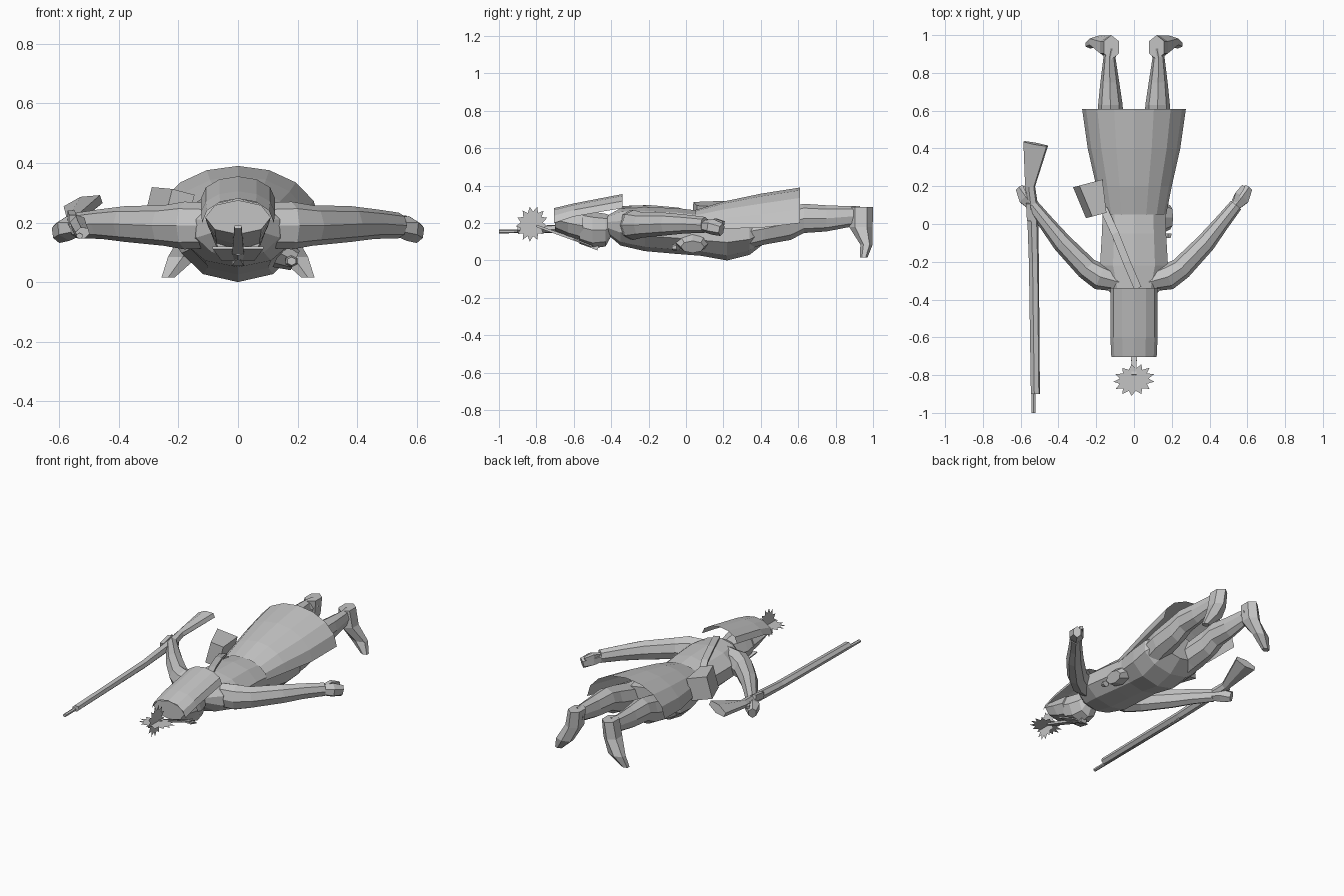
import bpy, bmesh, math
from mathutils import Vector, Matrix

cube = bpy.data.objects.get("Cube")
if cube:
    bpy.data.objects.remove(cube)

grey = bpy.data.materials.new("plain grey")
grey.use_nodes = True
GREY = (0.55, 0.55, 0.55, 1)
grey.diffuse_color = GREY
grey.node_tree.nodes["Principled BSDF"].inputs["Base Color"].default_value = GREY

Y = Vector((0, 1, 0))
Z = Vector((0, 0, 1))


def finish(name, bm):
    bmesh.ops.recalc_face_normals(bm, faces=bm.faces)
    mesh = bpy.data.meshes.new(name)
    bm.to_mesh(mesh)
    bm.free()
    mesh.materials.append(grey)
    obj = bpy.data.objects.new(name, mesh)
    bpy.context.collection.objects.link(obj)
    return obj


def loft(name, sections, n=8, axis=None, up=Z, side=1, roll=0, arch=False, caps=True):
    """Skin rings given as (x, y, z, half width, half height)."""
    bm = bmesh.new()
    centres = [Vector((s[0] * side, s[1], s[2])) for s in sections]
    if arch:
        angles = [math.pi * i / (n - 1) for i in range(n)]
    else:
        shift = math.pi / 4 if n == 4 else math.pi / 2
        angles = [math.tau * i / n + shift for i in range(n)]
    wide = max(abs(math.cos(a)) for a in angles)
    tall = max(abs(math.sin(a)) for a in angles)
    rings = []
    for i, (c, s) in enumerate(zip(centres, sections)):
        along = axis or centres[min(i + 1, len(centres) - 1)] - centres[max(i - 1, 0)]
        across = along.cross(up).normalized()
        lift = across.cross(along).normalized()
        turn = Matrix.Rotation(roll, 3, along)
        rings.append([bm.verts.new(c + turn @ (
            across * s[3] * math.cos(a) / wide + lift * s[4] * math.sin(a) / tall)) for a in angles])
    for a, b in zip(rings, rings[1:]):
        for i in range(n - 1 if arch else n):
            j = (i + 1) % n
            bm.faces.new((a[i], a[j], b[j], b[i]))
    if caps:
        bm.faces.new(rings[0])
        if not arch:
            bm.faces.new(rings[-1])
    return finish(name, bm)


def body_rings(rows):
    """Rows of (y, low z, high z, half width) on the centre line."""
    return [(0, y, (lo + hi) / 2, w, (hi - lo) / 2) for y, lo, hi, w in rows]


# Trunk lying face down, from collar to hips
loft("torso", body_rings([
    (-.42, .14, .24, .06), (-.35, .08, .28, .14), (-.22, .05, .285, .18),
    (-.05, .035, .28, .17), (.08, .025, .265, .165), (.22, 0, .28, .19),
    (.34, .03, .27, .2), (.43, .1, .26, .15)]), n=10, axis=Y)

# Coat skirt, an open arched sheet over the legs
loft("coat_skirt", [
    (0, .05, .17, .17, .1), (0, .2, .17, .2, .145), (0, .4, .175, .245, .182),
    (0, .61, .2, .275, .19)], n=9, axis=Y, arch=True, caps=False)

# Head, nose and cap
loft("head", body_rings([
    (-.4, .13, .24, .05), (-.43, .075, .25, .07), (-.5, .065, .26, .09),
    (-.57, .09, .27, .095)]), n=8, axis=Y)
loft("nose", [(0, -.47, .065, .02, .012), (0, -.52, .085, .008, .012)], n=4)
loft("cap", body_rings([
    (-.55, .1, .27, .1), (-.63, .125, .275, .105), (-.7, .16, .275, .11)]), n=8, axis=Y)
loft("cap_peak", [(0, -.6, .115, .085, .004), (0, -.5, .075, .055, .004)], n=4)

# Cloth hanging from the cap over the neck
loft("neck_cloth", [(0, -.705, .2, .12, .08), (0, -.6, .235, .125, .07),
                    (0, -.34, .28, .125, .075)], n=7, axis=Y, arch=True, caps=False)

# Plume: stem and two crossed ragged cards
loft("plume_stem", [(0, -.8, .185, .012, .006), (0, -.56, .1, .02, .008)], n=4)
for name, upright in (("plume_upright", True), ("plume_level", False)):
    bm = bmesh.new()
    points = []
    for i in range(26):
        a = math.tau * i / 26
        r = 1 if i % 2 else .7
        y = -.825 + .085 * r * math.cos(a)
        s = math.sin(a + .12) * r
        points.append(bm.verts.new((-.005, y, .195 + .095 * s) if upright else (.11 * s, y, .185)))
    bm.faces.new(points)
    finish(name, bm)

# Limbs, one set for each side
for label, s in (("left", 1), ("right", -1)):
    loft(label + "_arm", [
        (.07, -.31, .19, .05, .075), (.18, -.28, .19, .07, .08), (.25, -.235, .19, .06, .068),
        (.38, -.1, .195, .052, .06), (.46, .0, .195, .042, .05), (.54, .1, .19, .035, .043)],
        n=8, side=s)
    loft(label + "_hand", [
        (.53, .09, .185, .025, .03), (.57, .14, .18, .042, .042),
        (.605, .19, .165, .022, .035)], n=6, side=s)
    loft(label + "_thumb", [
        (.54, .12, .2, .015, .015), (.55, .16, .21, .014, .014), (.58, .2, .2, .01, .01)],
        n=4, side=s)
    loft(label + "_leg", [
        (.1, .25, .14, .085, .1), (.12, .42, .17, .085, .085), (.125, .56, .2, .068, .09),
        (.125, .63, .225, .065, .078), (.128, .75, .225, .05, .07), (.13, .88, .235, .032, .055),
        (.12, .93, .24, .04, .05)], n=8, axis=Y, side=s)
    loft(label + "_boot", [
        (.12, .935, .285, .04, .065), (.135, .935, .18, .045, .063),
        (.185, .965, .085, .05, .033), (.235, .95, .015, .022, .02)],
        n=6, axis=-Z, up=Y, side=s)

# Musket held in the right hand
loft("musket_stock", [
    (-.522, -.9, .165, .022, .02), (-.53, -.2, .18, .024, .024), (-.538, .1, .2, .026, .03),
    (-.55, .2, .215, .024, .024), (-.52, .425, .26, .065, .028)], n=6, roll=-.3)
loft("musket_barrel", [(-.532, -1, .155, .01, .01), (-.532, -.2, .165, .012, .012)], n=6)
loft("musket_lock", [(-.555, .02, .205, .012, .02), (-.56, .11, .22, .012, .02)], n=4)

# Cartridge pouch on the right hip
loft("pouch", [(-.2, .045, .235, .04, .07), (-.245, .215, .235, .065, .07)], n=4, roll=.25)

# Strap across the back
loft("shoulder_strap", [(-.16, .08, .235, .02, .006), (-.1, -.05, .277, .02, .006),
                        (-.04, -.2, .29, .02, .006), (.02, -.34, .285, .02, .006)], n=4)

# Round flask on the left hip
bm = bmesh.new()
bmesh.ops.create_cone(bm, cap_ends=True, segments=8, radius1=.08, radius2=.055, depth=.06)
flask = finish("flask", bm)
flask.location = (.165, .035, .085)
flask.scale = (.65, 1.15, 1)
flask.rotation_euler = (0, math.radians(115), 0)
loft("flask_neck", [(.18, -.05, .07, .02, .02), (.18, -.075, .07, .014, .014)], n=6)
